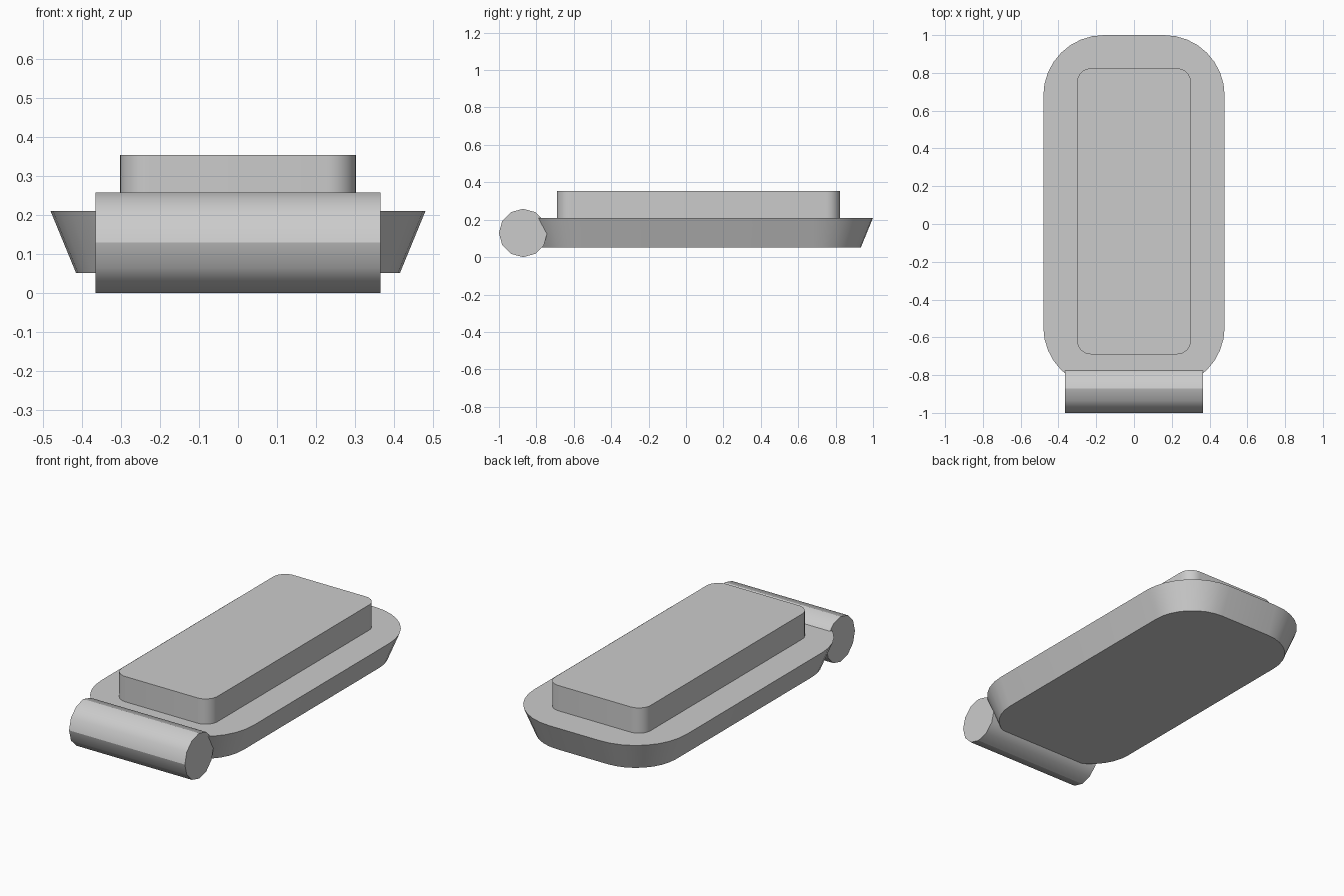
import bpy, bmesh, math
from mathutils import Matrix

cube = bpy.data.objects.get("Cube")
if cube:
    bpy.data.objects.remove(cube, do_unlink=True)

grey = bpy.data.materials.new("plain grey")
grey.use_nodes = True
colour = (0.6, 0.6, 0.6, 1)
grey.diffuse_color = colour
grey.node_tree.nodes["Principled BSDF"].inputs["Base Color"].default_value = colour

MID_Y = 0.067


def finish(name, bm):
    """Turn a bmesh into a smooth-sided object with crisp rims."""
    bmesh.ops.recalc_face_normals(bm, faces=bm.faces)
    for f in bm.faces:
        f.smooth = True
    for e in bm.edges:
        if len(e.link_faces) == 2 and e.calc_face_angle() > math.radians(35):
            e.smooth = False
    mesh = bpy.data.meshes.new(name)
    bm.to_mesh(mesh)
    bm.free()
    mesh.materials.append(grey)
    obj = bpy.data.objects.new(name, mesh)
    bpy.context.collection.objects.link(obj)
    return obj


def rounded_outline(half_x, half_y, radius, steps=8):
    """Counter-clockwise rounded rectangle."""
    points = []
    corners = [(1, 1), (-1, 1), (-1, -1), (1, -1)]
    for i, (sx, sy) in enumerate(corners):
        for k in range(steps + 1):
            a = math.pi / 2 * (i + k / steps)
            points.append((sx * (half_x - radius) + radius * math.cos(a),
                           sy * (half_y - radius) + radius * math.sin(a) + MID_Y))
    return points


def slab(name, half_x, half_y, radius, z0, z1, inset=0.0):
    """Rounded slab whose underside is drawn in by the inset."""
    bm = bmesh.new()
    low = [bm.verts.new((x, y, z0)) for x, y in
           rounded_outline(half_x - inset, half_y - inset, radius - inset)]
    high = [bm.verts.new((x, y, z1)) for x, y in
            rounded_outline(half_x, half_y, radius)]
    n = len(low)
    for i in range(n):
        j = (i + 1) % n
        bm.faces.new((low[i], low[j], high[j], high[i]))
    bm.faces.new(low[::-1])
    bm.faces.new(high)
    return finish(name, bm)


# Tapered tray and the raised block on it
slab("tapered_base", 0.48, 0.933, 0.32, 0.052, 0.21, inset=0.065)
slab("raised_block", 0.302, 0.757, 0.075, 0.21, 0.354)

# Twelve-sided roller across the front
bm = bmesh.new()
bmesh.ops.create_cone(bm, cap_ends=True, segments=12, radius1=0.129,
                      radius2=0.129, depth=0.73)
bmesh.ops.transform(bm, verts=bm.verts, matrix=Matrix.Translation((0, -0.871, 0.129))
                    @ Matrix.Rotation(math.pi / 2, 4, "Y"))
# Crease the roller along its front, back, top and bottom lines
for e in bm.edges:
    a, b = e.verts
    if abs(a.co.x - b.co.x) > 0.5:
        if min(abs(a.co.y + 0.871), abs(a.co.z - 0.129)) < 0.001:
            e.smooth = False
finish("front_roller", bm)
